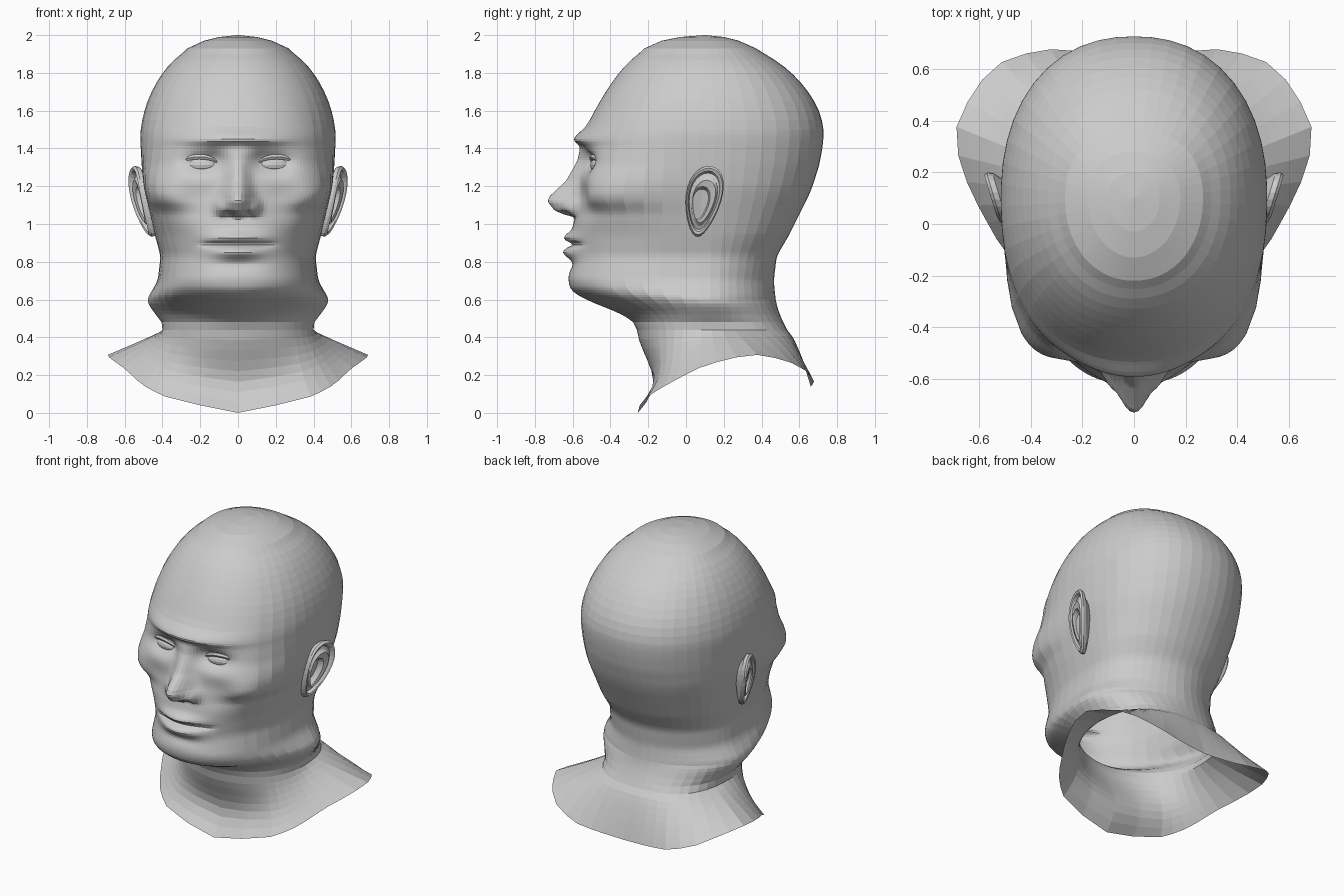
import bpy, bmesh, math
from math import sin, cos, pi, exp, atan2

cube = bpy.data.objects.get("Cube")
if cube:
    bpy.data.objects.remove(cube)

clay = bpy.data.materials.new("matte grey")
clay.use_nodes = True
GREY = (0.6, 0.6, 0.6, 1)
clay.diffuse_color = GREY
clay.node_tree.nodes["Principled BSDF"].inputs["Base Color"].default_value = GREY
CY = 0.1  # depth of the vertical head axis


def lerp_keys(keys, t):
    """Linear interpolation of rows (t, values...)."""
    if t <= keys[0][0]:
        return keys[0][1:]
    for a, b in zip(keys, keys[1:]):
        if t <= b[0]:
            f = (t - a[0]) / (b[0] - a[0])
            return [p + (q - p) * f for p, q in zip(a[1:], b[1:])]
    return keys[-1][1:]


def loft(name, rings, cap_first=False, cap_last=False):
    bm = bmesh.new()
    rows = [[bm.verts.new(p) for p in ring] for ring in rings]
    n = len(rows[0])
    for lo, hi in zip(rows, rows[1:]):
        for i in range(n):
            j = (i + 1) % n
            bm.faces.new((lo[i], lo[j], hi[j], hi[i]))
    for flag, row in ((cap_first, rows[0]), (cap_last, rows[-1])):
        if flag:
            mid = bm.verts.new([sum(v.co[k] for v in row) / n for k in range(3)])
            for i in range(n):
                bm.faces.new((row[i], row[(i + 1) % n], mid))
    bmesh.ops.recalc_face_normals(bm, faces=bm.faces)
    me = bpy.data.meshes.new(name)
    bm.to_mesh(me)
    bm.free()
    me.materials.append(clay)
    ob = bpy.data.objects.new(name, me)
    bpy.context.collection.objects.link(ob)
    return ob


# Head sections: height, front depth, back depth, half width, front squareness
SECTIONS = [
    (.44, -.26, .535, .40, 2.1), (.48, -.28, .515, .405, 2), (.52, -.33, .497, .435, 1.8),
    (.57, -.46, .48, .475, 1.75), (.6, -.53, .475, .485, 1.85), (.64, -.605, .47, .46, 2.15),
    (.7, -.625, .465, .425, 2.45), (.83, -.605, .48, .41, 2.3), (.94, -.61, .545, .44, 2.25),
    (1.07, -.58, .61, .47, 2.7), (1.14, -.565, .645, .487, 4.2), (1.2, -.56, .67, .5, 3.9),
    (1.31, -.555, .705, .51, 2.8), (1.4, -.555, .722, .515, 2.45), (1.47, -.55, .729, .518, 2.3),
    (1.55, -.51, .725, .51, 2.25), (1.67, -.445, .672, .475, 2.2), (1.79, -.365, .575, .41, 2.15),
    (1.87, -.295, .475, .343, 2.1), (1.93, -.22, .37, .268, 2.1), (1.97, -.13, .28, .18, 2),
    (1.99, -.03, .2, .1, 2)]
# Squareness of the back of the sections
BACK = [(.44, 2.6), (.52, 2.15), (.6, 1.8), (.7, 1.85), (.95, 2.2), (1.8, 2.25)]
# Nose: height, projection, half width
NOSE = [(1.035, 0, .075), (1.05, .06, .08), (1.07, .115, .08), (1.12, .165, .078),
        (1.15, .155, .072), (1.23, .075, .06), (1.34, .02, .05), (1.43, 0, .05)]

# Columns are dense over the face and sparse over the back
half = [i * .035 for i in range(25)]
half += [half[-1] + (pi - half[-1]) * i / 17 for i in range(1, 17)]
ANGLES = half + [pi] + [-a for a in reversed(half[1:])]


def section(z):
    if z > 1.9 or z < .5:
        return lerp_keys(SECTIONS, z)
    spread = .025 if z > 1.5 else .012
    many = [lerp_keys(SECTIONS, z + d * spread) for d in (-2, -1, 0, 1, 2)]
    return [sum(c) / len(many) for c in zip(*many)]


def bump(x, z, cx, cz, sx, sz):
    return exp(-((x - cx) / sx) ** 2 - ((z - cz) / sz) ** 2)


def features(x, z):
    """Forward relief of the face."""
    x = abs(x)
    proj, wide = lerp_keys(NOSE, z)
    out = proj * exp(-(x / wide) ** 2.3)
    out += .03 * bump(x, z, .095, 1.09, .03, .035)                       # nostril wings
    out -= .035 * bump(x, z, .045, 1.055, .022, .014)                    # nostrils
    out += .042 * bump(x, z, 0, 1.445, .26, .05 if z > 1.445 else .025)  # brow
    out -= .06 * bump(x, z, .19, 1.325, .1, .06)                         # eye sockets
    out -= .025 * bump(x, z, .12, 1.35, .045, .05)
    out -= .028 * bump(x, z, .24, 1.13, .11, .1)                         # beside the nose
    lips = exp(-(x / .13) ** 2)
    out += lips * .037 * exp(-((z - .927) / .03) ** 2)
    out += lips * .045 * exp(-((z - .85) / .033) ** 2)
    out -= .027 * exp(-(x / .185) ** 6 - ((z - .892) / .014) ** 2)       # mouth line
    out -= .012 * bump(x, z, 0, .785, .14, .03)                          # chin fold
    return out


def head_ring(z):
    yf, yb, w, n = section(z)
    back = lerp_keys(BACK, z)[0]
    ring = []
    for a in ANGLES:
        s, c = sin(a), cos(a)
        e = n if c > 0 else back
        r = (abs(s) ** e + abs(c) ** e) ** (-1 / e)
        x = w * s * r
        y = CY - c * r * ((CY - yf) if c > 0 else (yb - CY))
        if c > 0 and z > .6:
            y -= features(x, z)
        ring.append((x, y, z))
    return ring


heights = [.44, .46, .48, .5, .52, .54, .56, .58, .6] + [.6125 + .0125 * i for i in range(73)]
heights += [1.55, 1.6, 1.65, 1.7, 1.75, 1.79, 1.83, 1.87, 1.9, 1.93, 1.95, 1.97, 1.99]
top = [(x * .05, CY + (y - CY) * .05, 2) for x, y, z in head_ring(1.99)]
loft("head", [head_ring(z) for z in heights] + [top], cap_last=True)

# Flared neck base with an open, wavy lower edge
EDGE = [(0, -.255, .0), (.2, -.245, .04), (.4, -.2, .09), (.51, -.1, .15), (.6, .06, .235),
        (.68, .23, .29), (.69, .4, .31), (.6, .55, .27), (.5, .64, .22), (.35, .68, .17),
        (.2, .67, .15), (0, .66, .14)]
EDGE_KEYS = [(atan2(x, CY - y), x, y, z) for x, y, z in EDGE]
neck = head_ring(.44)
collar = []
for step in range(9):
    t = step / 8
    ring = []
    for x, y, z in neck:
        a = atan2(x, CY - y)
        ex, ey, ez = lerp_keys(EDGE_KEYS, abs(a))
        ex = math.copysign(ex, x)
        front = max(0, cos(a)) ** 2
        rear = max(0, -cos(a))
        f = t ** (1.25 + front - .55 * rear)
        ring.append((x + (ex - x) * f, y + (ey - y) * f + .085 * front * sin(pi * t ** 1.5),
                     z + (ez - z) * t))
    collar.append(ring)
loft("neck_base", collar)

# Ear relief: radius, outward height
EAR = [(.12, -.03), (.42, -.028), (.5, .008), (.6, .015), (.7, .0), (.8, -.004),
       (.86, .016), (.94, .022), (1, .01), (.98, -.012), (.8, -.035), (.6, -.08)]


def ear_ring(side, r, h):
    ring = []
    for i in range(28):
        a = 2 * pi * i / 28
        v = .187 * sin(a) * r
        u = .094 * cos(a) * r * (1 + .28 * sin(a)) + .16 * v
        if r < .55:
            u, v = u - .018, v - .015
        x = .515 + .19 * v + .3 * u - .6 * v * v + h
        ring.append((side * x, .092 + u, 1.12 + v))
    return ring


def tube(name, path, radius):
    rings = []
    for i, (x, y, z) in enumerate(path):
        r = radius * (.35 + .65 * sin(pi * i / (len(path) - 1)))
        rings.append([(x, y + r * cos(k * pi / 3), z + r * sin(k * pi / 3)) for k in range(6)])
    return loft(name, rings, cap_first=True, cap_last=True)


for side, label in ((1, "left"), (-1, "right")):
    loft(label + "_ear", [ear_ring(side, r, h) for r, h in EAR], cap_first=True)
    # Almond eyeball
    rings = []
    for j in range(1, 10):
        p = pi * j / 10
        rings.append([(side * (.205 - .092 * cos(p)), -.475 + .022 * (1 - cos(p)) - .05 * sin(p) * cos(q),
                       1.312 + .042 * sin(p) * sin(q)) for q in [k * pi / 8 for k in range(16)]])
    loft(label + "_eye", rings, cap_first=True, cap_last=True)
    # Eyelids
    for lid, rise, thick in (("upper", .046, .015), ("lower", -.04, .01)):
        path = []
        for j in range(13):
            p = pi * j / 12
            path.append((side * (.205 - .102 * cos(p)), -.482 + .022 * (1 - cos(p)) - .032 * sin(p),
                         1.31 + rise * sin(p)))
        tube(label + "_" + lid + "_eyelid", path, thick)
